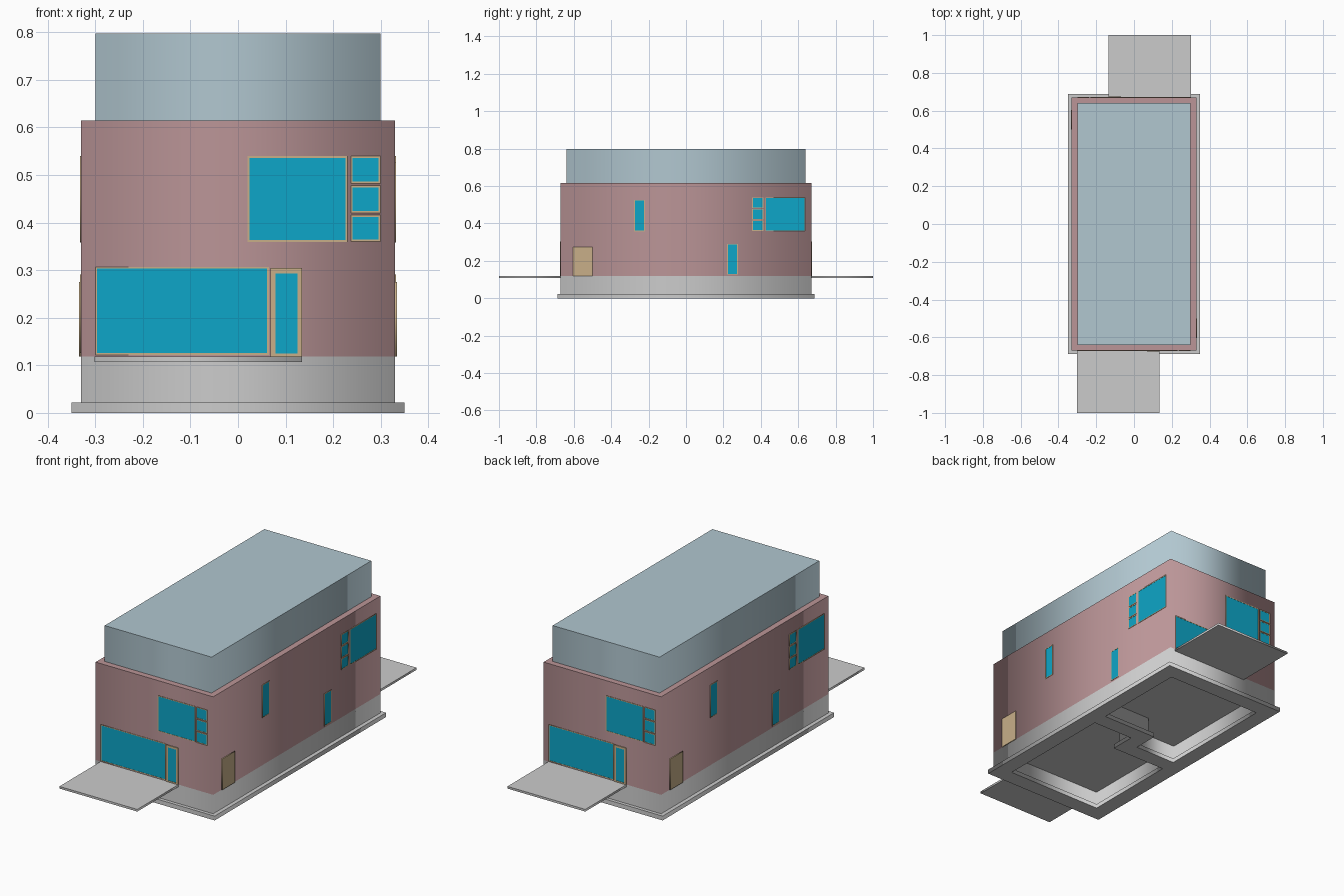
import bpy
from math import radians
from mathutils import Matrix

if "Cube" in bpy.data.objects:
    bpy.data.objects.remove(bpy.data.objects["Cube"])


def material(name, rgb):
    m = bpy.data.materials.new(name)
    m.diffuse_color = (*rgb, 1)
    m.use_nodes = True
    m.node_tree.nodes["Principled BSDF"].inputs["Base Color"].default_value = m.diffuse_color
    return m


BRICK = material("brick_pink", (0.495, 0.30, 0.31))
ROOF = material("pale_blue", (0.44, 0.57, 0.63))
GLASS = material("glass_blue", (0.004, 0.38, 0.58))
WOOD = material("tan_wood", (0.58, 0.43, 0.25))


def rect(x0, x1, y0, y1):
    return [(x0, y0), (x1, y0), (x1, y1), (x0, y1)]


def prism(name, loops, z0, z1, mat=None, matrix=Matrix()):
    """Extrude a flat outline (first loop) with optional holes from z0 to z1."""
    cu = bpy.data.curves.new(name, 'CURVE')
    cu.dimensions = '2D'
    cu.fill_mode = 'BOTH'
    cu.extrude = (z1 - z0) / 2
    for pts in loops:
        s = cu.splines.new('POLY')
        s.points.add(len(pts) - 1)
        for p, (x, y) in zip(s.points, pts):
            p.co = (x, y, 0, 1)
        s.use_cyclic_u = True
    ob = bpy.data.objects.new(name, cu)
    bpy.context.collection.objects.link(ob)
    bpy.ops.object.select_all(action='DESELECT')
    ob.select_set(True)
    bpy.context.view_layer.objects.active = ob
    bpy.ops.object.convert(target='MESH')
    ob = bpy.context.view_layer.objects.active
    ob.name = name
    ob.data.transform(matrix @ Matrix.Translation((0, 0, (z0 + z1) / 2)))
    if mat:
        ob.data.materials.clear()
        ob.data.materials.append(mat)
    return ob


def cells(a, b, h):
    """Two half-plan openings left by a perimeter strip and a stepped cross strip."""
    c = 0.065
    one = [(-a, -b), (a, -b), (a, c - h), (h, c - h), (h, -c - h), (-a, -c - h)]
    return [one, [(-x, -y) for x, y in one]]


# Hollow foundation: footing strips, stem walls and the ground slab
W, D, BASE, TOP = 0.33, 0.67, 0.118, 0.615
prism("footing", [rect(-0.35, 0.35, -0.687, 0.687)] + cells(0.27, 0.605, 0.04), 0, 0.022)
prism("stem_walls", [rect(-W, W, -D, D)] + cells(0.29, 0.63, 0.02), 0.022, BASE)
prism("ground_slab", [rect(-0.3, 0.3, -0.64, 0.64)], 0.107, BASE)

# Main storeys and the set-back roof block
prism("brick_walls", [rect(-W, W, -D, D)], BASE, TOP, BRICK)
prism("roof_block", [rect(-0.30, 0.30, -0.64, 0.64)], TOP, 0.797, ROOF)


def wall_matrix(side, turn):
    angle = (90 if side == "side" else 0) + turn
    dist = W if side == "side" else D
    return (Matrix.Rotation(radians(angle), 4, 'Z') @ Matrix.Translation((0, -dist, 0))
            @ Matrix.Rotation(radians(90), 4, 'X'))


def window(name, m, u0, u1, z0, z1, f=0.004, proud=0.002):
    hole = rect(u0 + f, u1 - f, z0 + f, z1 - f)
    prism(name + "_frame", [rect(u0, u1, z0, z1), hole], -0.004, proud, WOOD, m)
    prism(name + "_glass", [hole], -0.004, proud / 2, GLASS, m)


ROWS = [(0.360, 0.416), (0.420, 0.478), (0.482, 0.540)]

# Both ends are identical under a half turn
for turn, tag in ((0, "front"), (180, "back")):
    m = wall_matrix("end", turn)
    prism(tag + "_deck", [rect(-0.302, 0.135, -1.0, -D)], 0.107, BASE,
          None, Matrix.Rotation(radians(turn), 4, 'Z'))
    window(tag + "_shop_window", m, -0.300, 0.065, 0.122, 0.307)
    window(tag + "_upper_window", m, 0.020, 0.230, 0.359, 0.540)
    for i, (z0, z1) in enumerate(ROWS):
        window(f"{tag}_small_window_{i}", m, 0.237, 0.299, z0, z1)
    # Glazed entrance door
    pane = rect(0.079, 0.125, 0.125, 0.293)
    prism(tag + "_door_frame", [rect(0.068, 0.135, BASE, 0.304), pane], -0.004, 0.004, WOOD, m)
    prism(tag + "_door_glass", [pane], -0.004, 0.002, GLASS, m)

    # Long wall of the same half
    s = wall_matrix("side", turn)
    tag = "right" if turn == 0 else "left"
    prism(tag + "_side_door", [rect(-0.603, -0.500, BASE, 0.275)], -0.004, 0.004, WOOD, s)
    window(tag + "_upper_slot_window", s, -0.277, -0.220, 0.358, 0.526)
    window(tag + "_lower_slot_window", s, 0.220, 0.277, 0.126, 0.291)
    window(tag + "_corner_window", s, 0.425, 0.637, 0.359, 0.540)
    for i, (z0, z1) in enumerate(ROWS):
        window(f"{tag}_corner_small_window_{i}", s, 0.354, 0.414, z0, z1)
